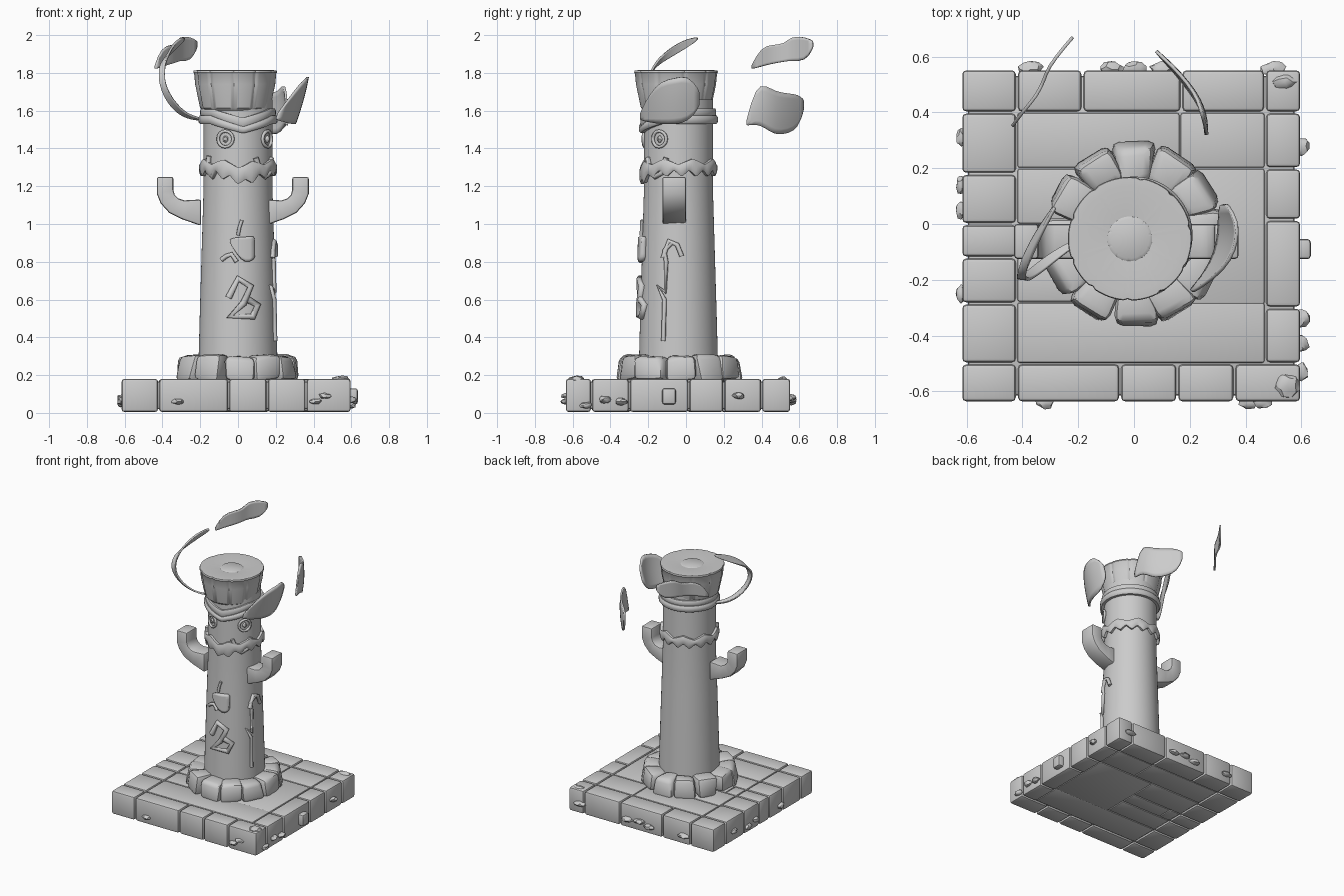
import bpy, bmesh, math, random
from math import cos, sin, radians, pi
from mathutils import Vector, Matrix

random.seed(4)
if "Cube" in bpy.data.objects:
    bpy.data.objects.remove(bpy.data.objects["Cube"])

stone = bpy.data.materials.new("grey_stone")
stone.use_nodes = True
GREY = (0.6, 0.6, 0.6, 1)
stone.diffuse_color = GREY
stone.node_tree.nodes["Principled BSDF"].inputs["Base Color"].default_value = GREY

CX, CY = 0.0, -0.04


def finish(name, bm, angle=35):
    bmesh.ops.recalc_face_normals(bm, faces=bm.faces)
    me = bpy.data.meshes.new(name)
    bm.to_mesh(me)
    bm.free()
    ob = bpy.data.objects.new(name, me)
    bpy.context.collection.objects.link(ob)
    me.materials.append(stone)
    bpy.ops.object.select_all(action='DESELECT')
    ob.select_set(True)
    bpy.context.view_layer.objects.active = ob
    bpy.ops.object.shade_smooth_by_angle(angle=radians(angle))
    return ob


def bevel(bm, width, segments=2):
    bmesh.ops.bevel(bm, geom=bm.edges[:], offset=width, segments=segments,
                    affect='EDGES', profile=0.5, clamp_overlap=True)


def block(name, x0, x1, y0, y1, z0, z1, width=0.014, gap=0.004):
    bm = bmesh.new()
    size = (x1 - x0 - 2 * gap, y1 - y0 - 2 * gap, z1 - z0)
    mid = Vector((x0 + x1, y0 + y1, z0 + z1)) / 2
    bmesh.ops.create_cube(bm, size=1, matrix=Matrix.Translation(mid) @ Matrix.Diagonal((*size, 1)))
    bevel(bm, width)
    return finish(name, bm)


def lathe(name, rings, cx, cy, shape=lambda a: 1, steps=96):
    bm = bmesh.new()
    loops = []
    for r, z in rings:
        loops.append([bm.verts.new((cx + r * shape(2 * pi * i / steps) * cos(2 * pi * i / steps),
                                    cy + r * shape(2 * pi * i / steps) * sin(2 * pi * i / steps), z))
                      for i in range(steps)])
    for lo, hi in zip(loops, loops[1:]):
        for i in range(steps):
            j = (i + 1) % steps
            bm.faces.new((lo[i], lo[j], hi[j], hi[i]))
    bm.faces.new(loops[0])
    bm.faces.new(loops[-1])
    return finish(name, bm)


def column_radius(z):
    return 0.212 - 0.03 * min(1, max(0, (z - 0.2) / 1.0))


def on_column(deg, z, out=0.0):
    a, r = radians(deg), column_radius(z) + out
    return Vector((CX + r * cos(a), CY + r * sin(a), z))


def band(name, top, bottom, out, steps=120):
    # Closed collar whose upper and lower edges follow functions of the angle
    bm = bmesh.new()
    rows = []
    for i in range(steps):
        d = 360 * i / steps
        t, b = top(d), bottom(d)
        m = (t - b) * 0.25
        rows.append([bm.verts.new(on_column(d, z, o)) for z, o in
                     ((b, -0.01), (b, out * 0.7), (b + m, out), (t - m, out), (t, out * 0.7), (t, -0.01))])
    for i in range(steps):
        a, b = rows[i], rows[(i + 1) % steps]
        for k in range(6):
            bm.faces.new((a[k], b[k], b[(k + 1) % 6], a[(k + 1) % 6]))
    return finish(name, bm, 45)


def shell(name, columns, place, thickness, rows=4, levels=1):
    # Sheet made from (position, low, high) columns
    bm = bmesh.new()
    grid = [[bm.verts.new(place(u, lo + (hi - lo) * k / rows)) for k in range(rows + 1)]
            for u, lo, hi in columns]
    for a, b in zip(grid, grid[1:]):
        for k in range(rows):
            bm.faces.new((a[k], b[k], b[k + 1], a[k + 1]))
    ob = finish(name, bm, 180)
    sub = ob.modifiers.new("soften", 'SUBSURF')
    sub.levels = sub.render_levels = levels
    sol = ob.modifiers.new("thickness", 'SOLIDIFY')
    sol.thickness, sol.offset = thickness, 0
    return ob


def relief(name, points, depth=0.016, cyclic=False):
    cu = bpy.data.curves.new(name, 'CURVE')
    cu.dimensions = '3D'
    cu.bevel_depth, cu.bevel_resolution, cu.use_fill_caps = depth, 1, True
    sp = cu.splines.new('POLY')
    sp.points.add(len(points) - 1)
    for p, (d, z) in zip(sp.points, points):
        p.co = (*on_column(d, z, 0.006), 1)
    sp.use_cyclic_u = cyclic
    ob = bpy.data.objects.new(name, cu)
    bpy.context.collection.objects.link(ob)
    cu.materials.append(stone)


# Paved base: core, border blocks and inner slabs
X0, XL, XR, X1 = -0.62, -0.42, 0.47, 0.6
Y0, YF, YB, Y1 = -0.64, -0.5, 0.4, 0.555
block("base_core", X0 + 0.02, X1 - 0.02, Y0 + 0.02, Y1 - 0.02, 0.02, 0.165)
for side, y0, y1, cuts in (("front", Y0, YF, (X0, XL, -0.05, 0.155, 0.36, X1)),
                           ("back", YB, Y1, (X0, XL, -0.185, 0.17, XR, X1))):
    for a, b in zip(cuts, cuts[1:]):
        block(side + "_border_block", a, b, y0, y1, 0.005, 0.18)
for side, x0, x1, cuts in (("right", X0, XL, (YF, -0.285, -0.12, 0, 0.18, YB)),
                           ("left", XR, X1, (YF, -0.3, 0.015, 0.2, YB))):
    for a, b in zip(cuts, cuts[1:]):
        block(side + "_border_block", x0, x1, a, b, 0.005, 0.18)
for slab in ((XL, 0.165, 0.2, YB), (0.165, XR, 0.2, YB), (XL, 0, 0, 0.2), (XL, -0.33, -0.12, 0),
             (-0.33, 0, -0.12, 0), (XL, 0, -0.28, -0.12), (0, XR, -0.29, 0.2), (XL, XR, YF, -0.28)):
    block("paving_slab", *slab, 0.012, 0.177, 0.008, 0.002)


# Chips and nubs on the base edges
def chip(name, x, y, z, sx, sy, sz):
    bm = bmesh.new()
    bmesh.ops.create_icosphere(bm, subdivisions=2, radius=1)
    for v in bm.verts:
        v.co *= random.uniform(0.75, 1.1)
        v.co = Vector((x + v.co.x * sx, y + v.co.y * sy, z + v.co.z * sz))
    finish(name, bm)


for y, z in ((0.28, 0.09), (-0.43, 0.07), (-0.53, 0.04), (-0.34, 0.06)):
    chip("left_edge_chip", X1, y, z, 0.03, 0.035, 0.02)
for y, z in ((0.31, 0.08), (0.14, 0.05), (0.05, 0.07), (-0.25, 0.06)):
    chip("right_edge_chip", X0, y, z, 0.02, 0.035, 0.02)
for x, z in ((-0.37, 0.07), (-0.08, 0.06), (0.0, 0.08), (0.1, 0.07), (0.5, 0.08)):
    chip("back_edge_chip", x, Y1, z, 0.045, 0.03, 0.02)
for x, z in ((-0.32, 0.06), (0.41, 0.06), (0.46, 0.09)):
    chip("front_edge_chip", x, Y0, z, 0.035, 0.025, 0.016)
chip("corner_chip", 0.55, -0.58, 0.175, 0.05, 0.05, 0.022)
chip("corner_chip", 0.54, 0.51, 0.175, 0.05, 0.03, 0.02)
block("edge_peg", 0.57, 0.638, -0.13, -0.05, 0.045, 0.13, 0.012)

# Ring of rocks around the column foot
for k in range(12):
    a = radians(30 * k + random.uniform(-3, 3))
    bm = bmesh.new()
    bmesh.ops.create_cube(bm, size=1)
    for v in bm.verts:
        v.co.y *= 0.8 if v.co.x < 0 else 1.0
        v.co.x *= 0.85 if v.co.z > 0 else 1.1
        v.co += Vector([random.uniform(-0.09, 0.09) for _ in range(3)])
    bevel(bm, 0.2, 2)
    m = (Matrix.Translation((CX + 0.245 * cos(a), CY + 0.25 * sin(a), 0.235))
         @ Matrix.Rotation(a, 4, 'Z') @ Matrix.Diagonal((0.15, 0.158, 0.135, 1)))
    bmesh.ops.transform(bm, matrix=m, verts=bm.verts)
    finish("foot_rock", bm, 40)

# Column and grooved head block
lathe("column", [(column_radius(z), z) for z in (0.16, 0.5, 0.9, 1.2, 1.66)], CX, CY)
seams = (12, 48, 80, 125, 160, 200, 232, 268, 300, 333)


def grooved(a):
    d = math.degrees(a)
    near = min(abs((d - s + 180) % 360 - 180) for s in seams)
    return 1 - 0.025 * max(0, 1 - near / 4)


lathe("head_block", [(0.17, 1.6), (0.186, 1.615), (0.212, 1.74), (0.217, 1.795), (0.222, 1.803),
                     (0.219, 1.813), (0.19, 1.815), (0.08, 1.807), (0.07, 1.813)],
      -0.015, -0.053, grooved, 180)

# Brow band, dipping towards the face, and ragged moustache collar
FACE = 278


def dip(d, width):
    return max(0, 1 - abs((d - FACE + 180) % 360 - 180) / width)


def zigzag(d, period):
    return abs((d / period) % 1 - 0.5) * 2


band("brow_band_lower", lambda d: 1.575 - 0.06 * dip(d, 55), lambda d: 1.53 - 0.05 * dip(d, 55), 0.028)
band("brow_band_upper", lambda d: 1.612 - 0.05 * dip(d, 55), lambda d: 1.57 - 0.06 * dip(d, 55), 0.018)
band("moustache_collar", lambda d: 1.345 - 0.03 * zigzag(d, 45) - 0.02 * dip(d, 40),
     lambda d: 1.25 + 0.035 * zigzag(d + 7, 24) - 0.05 * dip(d, 45), 0.024)
relief("cheek_loop", [(300, 1.35), (308, 1.28), (320, 1.25), (332, 1.27), (340, 1.35)], 0.015)
relief("cheek_curl", [(215, 1.36), (212, 1.28), (225, 1.25), (235, 1.31)], 0.015)

# Eyes: raised rim with a round pupil
for side, deg in (("right", 249), ("left", 327)):
    relief(side + "_eye_rim", [(deg + 13 * cos(t * pi / 8), 1.45 + 0.042 * sin(t * pi / 8))
                               for t in range(16)], 0.009, True)
    p = on_column(deg, 1.45)
    chip(side + "_pupil", p.x, p.y, p.z, 0.016, 0.016, 0.02)

# Bent square arms
outer = ((0.14, 0.99), (0.24, 1.025), (0.31, 1.06), (0.355, 1.11), (0.375, 1.16), (0.375, 1.25))
inner = ((0.14, 1.13), (0.23, 1.125), (0.26, 1.135), (0.28, 1.155), (0.287, 1.18), (0.287, 1.25))
for side, sign, shift in (("left", 1, 0), ("right", -1, -0.055)):
    bm = bmesh.new()
    rings = [[bm.verts.new((sign * x + shift, y, z)) for (x, z), y in
              ((o, -0.125), (o, 0.0), (i, 0.0), (i, -0.125))] for o, i in zip(outer, inner)]
    for a, b in zip(rings, rings[1:]):
        for k in range(4):
            bm.faces.new((a[k], a[(k + 1) % 4], b[(k + 1) % 4], b[k]))
    bm.faces.new(rings[0])
    bm.faces.new(rings[-1])
    bmesh.ops.recalc_face_normals(bm, faces=bm.faces)
    hard = [e for e in bm.edges if e.calc_face_angle(0) > 1]
    bmesh.ops.bevel(bm, geom=hard, offset=0.012, segments=2, affect='EDGES', profile=0.5)
    finish(side + "_arm", bm, 40)

# Raised marks on the shaft
relief("zigzag_mark", [(256, 0.61), (270, 0.71), (289, 0.67), (278, 0.58), (258, 0.51), (292, 0.51),
                       (300, 0.57), (284, 0.6)], 0.02)
shell("shield_mark", ((258, 0.9, 0.92), (268, 0.84, 0.93), (280, 0.79, 0.93), (295, 0.81, 0.94)),
      lambda d, z: on_column(d, z, 0.008), 0.035)
relief("small_mark", [(244, 0.81), (252, 0.83), (260, 0.84), (268, 0.8)], 0.013)
relief("sprout_mark", [(270, 0.94), (272, 0.98), (276, 1.02)], 0.01)
relief("vine_mark", [(338, 0.38), (339, 0.6), (328, 0.67), (340, 0.64), (341, 0.8), (338, 0.86),
                     (350, 0.9)], 0.012)
relief("vine_leaf_mark", [(336, 0.82), (345, 0.91), (358, 0.89), (365, 0.83)], 0.014)

# Thin broken fragments floating around the head
shell("left_fragment", ((-0.24, 1.55, 1.59), (-0.19, 1.54, 1.69), (-0.13, 1.53, 1.76), (-0.06, 1.53, 1.77),
                        (0.01, 1.54, 1.79), (0.07, 1.62, 1.71)),
      lambda y, z: (0.375 - 2.5 * (y + 0.03) ** 2 - 0.4 * (1.79 - z) ** 1.3, y, z), 0.012)
shell("back_left_fragment", ((0.32, 1.52, 1.55), (0.37, 1.53, 1.73), (0.42, 1.51, 1.735), (0.47, 1.47, 1.7),
                             (0.54, 1.48, 1.69), (0.59, 1.51, 1.685), (0.62, 1.6, 1.66)),
      lambda y, z: (0.26 - 0.62 * (y - 0.33) + 0.05 * sin((y - 0.32) * pi / 0.3) - 0.8 * (z - 1.62) ** 2,
                    y, z), 0.012)
shell("back_right_fragment", ((0.35, 1.82, 1.84), (0.4, 1.835, 1.935), (0.46, 1.85, 1.95), (0.52, 1.86, 1.95),
                              (0.56, 1.865, 1.995), (0.63, 1.86, 1.99), (0.67, 1.93, 1.97)),
      lambda y, z: (-0.42 + 0.61 * (y - 0.36) + 0.012 * sin(y * 30), y, z), 0.012)

# Curling ribbon: path points, each with its width direction
ribbon = [(Vector(p), Vector(w)) for p, w in (
    ((-0.2, -0.06, 1.555), (0.4, -0.6, 0.3)), ((-0.28, -0.11, 1.57), (0.5, -0.6, 0.3)),
    ((-0.355, -0.17, 1.64), (0.5, -0.5, 0.4)), ((-0.405, -0.205, 1.74), (0.6, -0.1, 0.1)),
    ((-0.405, -0.18, 1.83), (0.7, 0.2, 0.3)), ((-0.38, -0.11, 1.89), (0.5, 0, 0.8)),
    ((-0.335, -0.02, 1.945), (0.3, 0, 0.9)), ((-0.285, 0.06, 1.98), (0.2, 0, 0.8)))]
halves = (0.012, 0.02, 0.025, 0.025, 0.024, 0.027, 0.03, 0.014)
shell("right_ribbon", [(i, -h, h) for i, h in enumerate(halves)],
      lambda i, v: ribbon[i][0] + ribbon[i][1] * v, 0.012, 2, 2)
